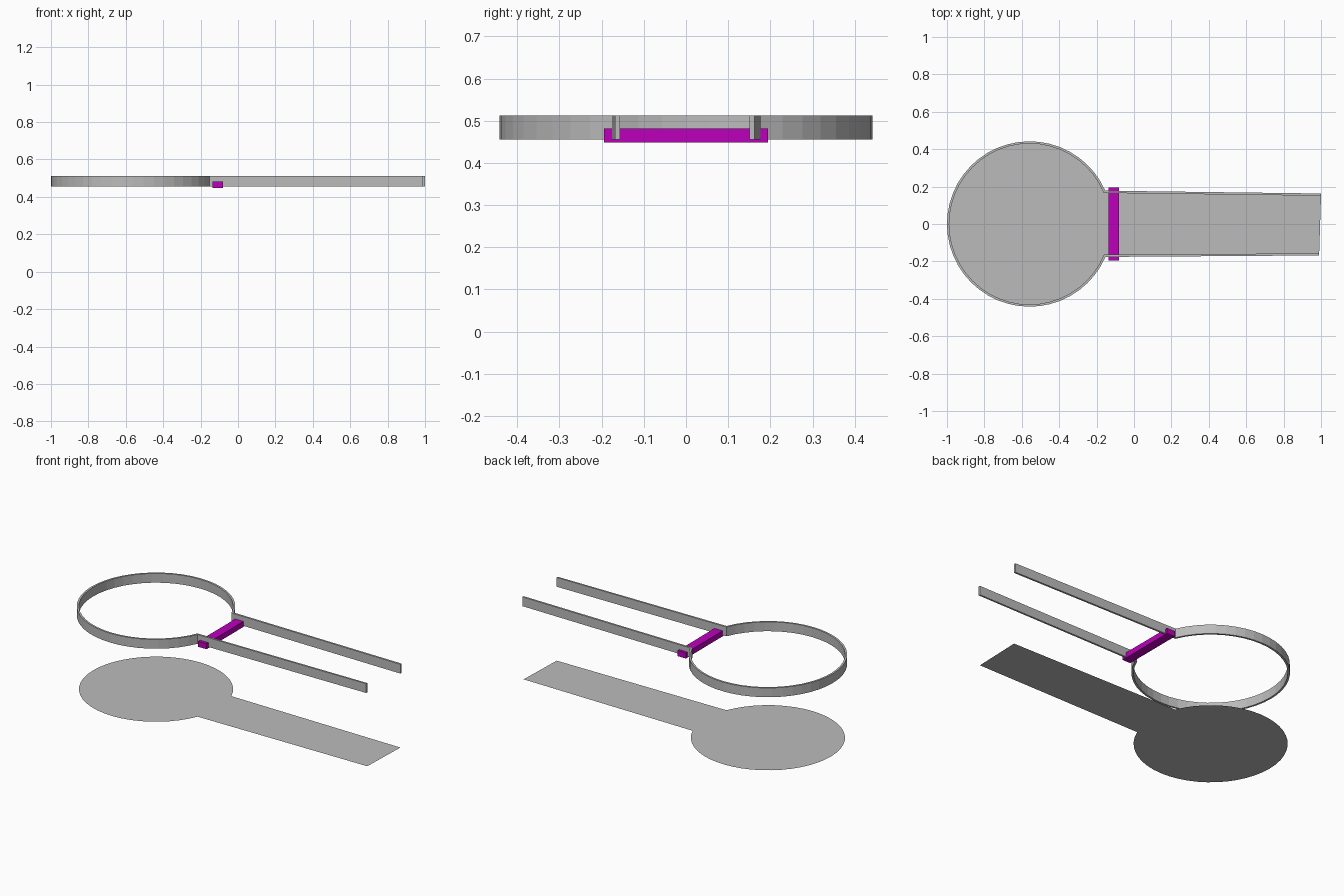
import bpy, bmesh, math

cube = bpy.data.objects.get("Cube")
if cube:
    bpy.data.objects.remove(cube)

CENTRE_X = -0.558
RIM_LOW, RIM_HIGH = 0.455, 0.512


def material(name, colour):
    mat = bpy.data.materials.new(name)
    mat.use_nodes = True
    mat.diffuse_color = colour
    mat.node_tree.nodes["Principled BSDF"].inputs["Base Color"].default_value = colour
    return mat


def add_object(name, bm, mat):
    mesh = bpy.data.meshes.new(name)
    bm.to_mesh(mesh)
    bm.free()
    mesh.materials.append(mat)
    obj = bpy.data.objects.new(name, mesh)
    bpy.context.collection.objects.link(obj)
    return obj


def keyhole(radius, left_tip, left_root, right_root, right_tip, segments=42):
    """Open outline: along one arm, round the circle, back along the other."""
    start = math.asin(left_root / radius)
    end = 2 * math.pi + math.asin(right_root / radius)
    arc = []
    for i in range(segments + 1):
        a = start + (end - start) * i / segments
        arc.append((CENTRE_X + radius * math.cos(a), radius * math.sin(a)))
    return [(1.0, left_tip)] + arc + [(0.99, right_tip)]


gray = material("light gray", (0.5, 0.5, 0.5, 1))
magenta = material("magenta", (0.5, 0.0, 0.5, 1))

outer = keyhole(0.442, 0.163, 0.178, -0.176, -0.168)
inner = keyhole(0.430, 0.151, 0.166, -0.164, -0.157)

# Thin keyhole-shaped floor sheet
bm = bmesh.new()
bm.faces.new([bm.verts.new((x, y, 0)) for x, y in inner])
add_object("floor_sheet", bm, gray)

# Raised wall: a four-sided section carried along the outline
bm = bmesh.new()
rings = []
for (ox, oy), (ix, iy) in zip(outer, inner):
    corners = [(ox, oy, RIM_LOW), (ox, oy, RIM_HIGH), (ix, iy, RIM_HIGH), (ix, iy, RIM_LOW)]
    rings.append([bm.verts.new(c) for c in corners])
for a, b in zip(rings, rings[1:]):
    for k in range(4):
        n = (k + 1) % 4
        bm.faces.new((a[k], a[n], b[n], b[k]))
bm.faces.new(rings[0])
bm.faces.new(rings[-1])
bmesh.ops.recalc_face_normals(bm, faces=bm.faces)
add_object("raised_wall", bm, gray)

# Cross bar under the neck
bm = bmesh.new()
bmesh.ops.create_cube(bm, size=1)
bmesh.ops.scale(bm, vec=(0.056, 0.388, 0.034), verts=bm.verts)
bar = add_object("cross_bar", bm, magenta)
bar.location = (-0.107, 0, 0.465)
